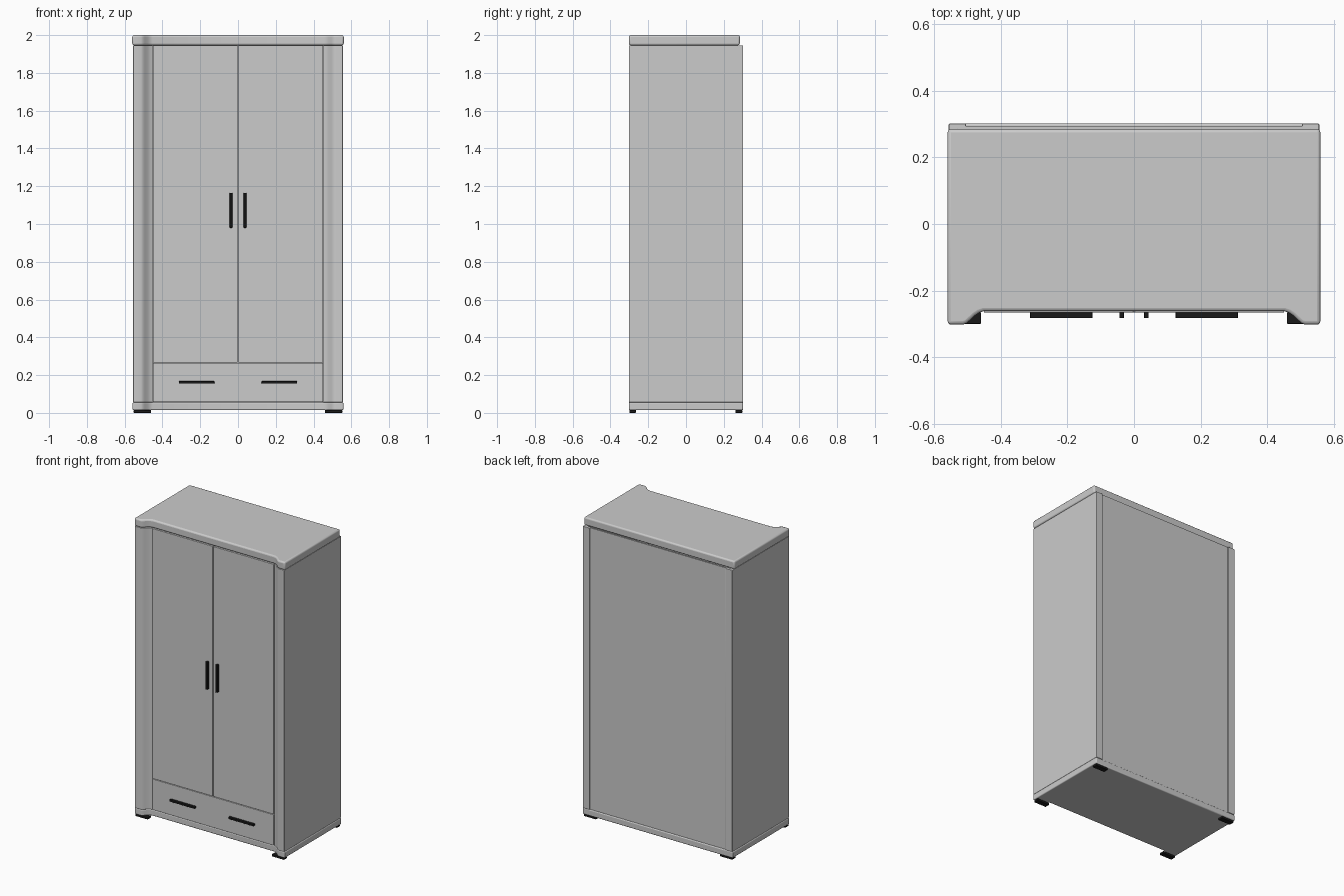
import bpy, bmesh

if "Cube" in bpy.data.objects:
    bpy.data.objects.remove(bpy.data.objects["Cube"])

black = bpy.data.materials.new("black")
black.diffuse_color = (0.01, 0.01, 0.01, 1)
black.use_nodes = True
black.node_tree.nodes["Principled BSDF"].inputs["Base Color"].default_value = black.diffuse_color

FRONT, INNER, BACK = -0.302, -0.262, 0.302
# Scooped front edge, from the outer corner towards the middle (right half)
SCOOP = [(0.555, -0.302), (0.513, -0.302), (0.503, -0.298), (0.493, -0.289),
         (0.478, -0.275), (0.466, -0.267), (0.452, INNER)]


def prism(name, outline, z0, z1, bevel=0.0, mat=None):
    """Extrude an xy outline from z0 to z1 and round its edges."""
    bm = bmesh.new()
    face = bm.faces.new([bm.verts.new((x, y, z0)) for x, y in outline])
    ext = bmesh.ops.extrude_face_region(bm, geom=[face])
    for v in ext["geom"]:
        if isinstance(v, bmesh.types.BMVert):
            v.co.z = z1
    bmesh.ops.recalc_face_normals(bm, faces=bm.faces)
    me = bpy.data.meshes.new(name)
    bm.to_mesh(me)
    bm.free()
    ob = bpy.data.objects.new(name, me)
    bpy.context.collection.objects.link(ob)
    if mat:
        me.materials.append(mat)
    if bevel:
        mod = ob.modifiers.new("bevel", "BEVEL")
        mod.width, mod.segments = bevel, 3
        mod.limit_method, mod.angle_limit = "ANGLE", 0.9
    bpy.ops.object.select_all(action="DESELECT")
    ob.select_set(True)
    bpy.context.view_layer.objects.active = ob
    bpy.ops.object.shade_smooth_by_angle(angle=0.6)
    return ob


def box(name, x0, x1, y0, y1, z0, z1, bevel=0.0, mat=None):
    return prism(name, [(x0, y0), (x1, y0), (x1, y1), (x0, y1)], z0, z1, bevel, mat)


def slab_outline(back, half):
    right = [(half, SCOOP[0][1])] + SCOOP[1:]
    left = [(-x, y) for x, y in reversed(right)]
    return [(half, back)] + right + left + [(-half, back)]


# Top and base boards
prism("top_board", slab_outline(0.285, 0.56), 1.946, 2.0, 0.01)
prism("base_board", slab_outline(BACK, 0.558), 0.014, 0.056, 0.006)

for s, side in ((-1, "left"), (1, "right")):
    # Side panel with moulded front post and a rear flange
    post = SCOOP + [(0.452, -0.24), (0.53, -0.24), (0.53, 0.285),
                    (0.505, 0.285), (0.505, BACK), (0.555, BACK)]
    prism(side + "_side_panel", [(s * x, y) for x, y in post], 0.056, 1.946, 0.002)
    # Door and its handle
    xs = sorted((s * 0.002, s * 0.451))
    box(side + "_door", *xs, -0.266, -0.244, 0.267, 1.945, 0.002)
    xs = sorted((s * 0.030, s * 0.044))
    box(side + "_door_handle", *xs, -0.283, -0.264, 0.98, 1.165, 0.002, black)
    # Drawer handle
    xs = sorted((s * 0.125, s * 0.312))
    box(side + "_drawer_handle", *xs, -0.283, -0.264, 0.155, 0.168, 0.002, black)
    # Feet
    xs = sorted((s * 0.46, s * 0.552))
    box(side + "_front_foot", *xs, -0.300, -0.265, 0, 0.015, 0.003, black)
    box(side + "_back_foot", *xs, 0.262, 0.298, 0, 0.015, 0.003, black)

# Drawer front and back panel
box("drawer_front", -0.451, 0.451, -0.266, -0.244, 0.058, 0.264, 0.002)
box("back_panel", -0.53, 0.53, 0.283, 0.295, 0.056, 1.946)
